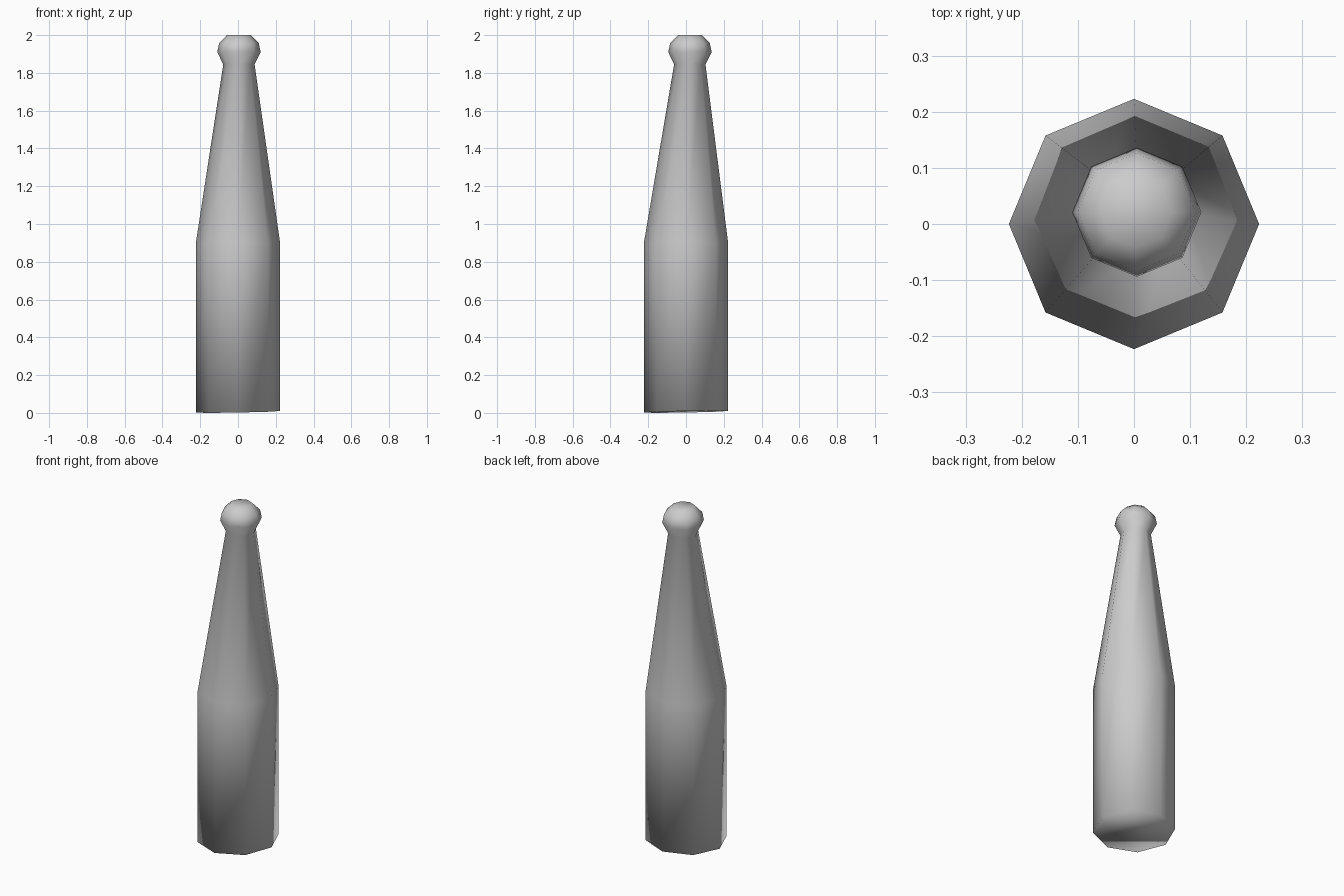
import bpy, bmesh, math

if "Cube" in bpy.data.objects:
    bpy.data.objects.remove(bpy.data.objects["Cube"])

SIDES = 8
# profile rings: radius, height, centre offset x, y (the neck leans slightly)
rings = [
    (0.223, 0.000, 0.0, 0.0),
    (0.223, 0.900, 0.0, 0.0),
    (0.083, 1.845, 0.005, 0.020),
    (0.115, 1.910, 0.005, 0.021),
    (0.105, 1.957, 0.005, 0.021),
    (0.063, 2.000, 0.004, 0.021),
]

bm = bmesh.new()
loops = []
for i, (r, z, ox, oy) in enumerate(rings):
    loop = []
    for k in range(SIDES):
        a = 2 * math.pi * k / SIDES
        x, y = r * math.cos(a), r * math.sin(a)
        # the base is cut very slightly out of level
        dz = 0.006 * (1 + (x + y) / (r * math.sqrt(2))) if i == 0 else 0
        loop.append(bm.verts.new((x + ox, y + oy, z + dz)))
    loops.append(loop)

# side walls
for low, high in zip(loops, loops[1:]):
    for k in range(SIDES):
        n = (k + 1) % SIDES
        bm.faces.new((low[k], low[n], high[n], high[k]))

# base and top caps
bm.faces.new(list(reversed(loops[0])))
bm.faces.new(loops[-1])
bmesh.ops.recalc_face_normals(bm, faces=bm.faces)
for f in bm.faces:
    f.smooth = True

mesh = bpy.data.meshes.new("bottle")
bm.to_mesh(mesh)
bm.free()
bottle = bpy.data.objects.new("bottle", mesh)
bpy.context.collection.objects.link(bottle)
